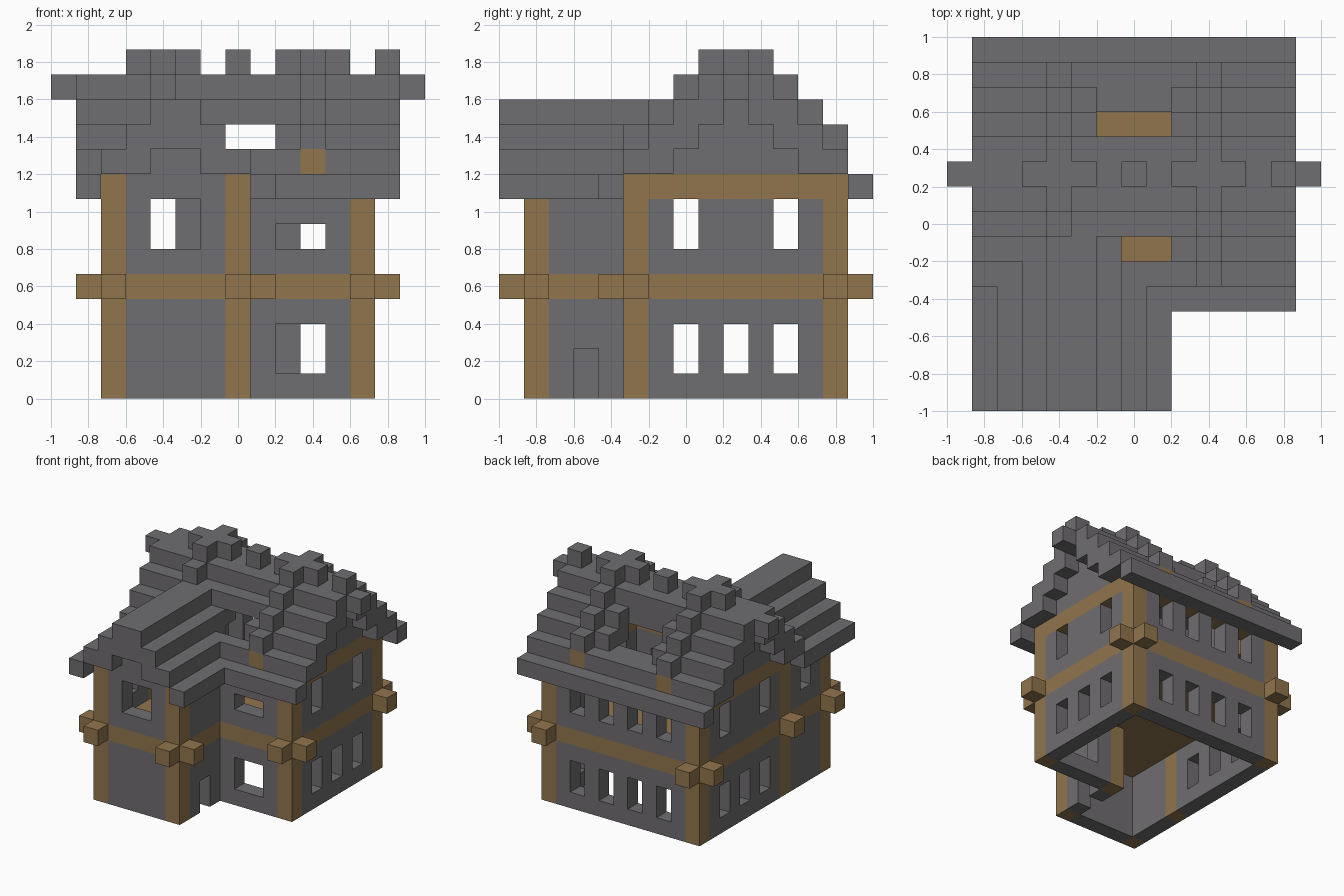
import bpy
import bmesh
from mathutils import Vector

if "Cube" in bpy.data.objects:
    bpy.data.objects.remove(bpy.data.objects["Cube"], do_unlink=True)

UNIT = 2 / 15
OFFSET = Vector((7.5, 7.5, 0))
cells = {}  # grid cell -> part name


def span(v):
    return range(v[0], v[1] + 1) if isinstance(v, tuple) else (v,)


def block(part, xs, ys, zs):
    """Fill an inclusive range of grid cells; part None cuts them away."""
    for x in span(xs):
        for y in span(ys):
            for z in span(zs):
                if part:
                    cells[x, y, z] = part
                else:
                    cells.pop((x, y, z), None)


def material(name, rgb):
    mat = bpy.data.materials.new(name)
    mat.use_nodes = True
    mat.diffuse_color = (*rgb, 1)
    mat.node_tree.nodes["Principled BSDF"].inputs["Base Color"].default_value = (*rgb, 1)
    return mat


grey = material("grey stone", (0.159, 0.153, 0.162))
brown = material("brown timber", (0.283, 0.178, 0.073))
LEFT, RIGHT, BACK, FRONT, WING_FRONT, WING_SIDE = 2, 12, 13, 5, 1, 7

# Outer walls of the house and the front wing
block("walls", (LEFT, RIGHT), BACK, (0, 8))
block("walls", (WING_SIDE, RIGHT), FRONT, (0, 8))
block("walls", RIGHT, (FRONT, BACK), (0, 8))
block("walls", LEFT, (WING_FRONT, BACK), (0, 8))
block("walls", WING_SIDE, (WING_FRONT, FRONT), (0, 8))
block("walls", (LEFT, WING_SIDE), WING_FRONT, (0, 8))

# Gable walls under the stepped roof
for d in range(3):
    for x in (LEFT, RIGHT):
        for y in (9 - d, 9 + d):
            block("walls", x, y, (9, 11 - d))
block("walls", (4, 5), WING_FRONT, 9)

# Upper floor and the timber band around it
block("floor", (LEFT, RIGHT), (FRONT, BACK), 4)
block("floor", (LEFT, WING_SIDE), (WING_FRONT, FRONT), 4)

# Timber beams under the eaves
for x in (LEFT, RIGHT):
    block("top_beams", x, (FRONT, BACK), 8)
block("top_beams", (LEFT, RIGHT), BACK, 8)
block("top_beams", (WING_SIDE, RIGHT), FRONT, 8)

# Corner posts with crossing beam ends; dx and dy point outwards
posts = ((LEFT, WING_FRONT, -1, -1), (WING_SIDE, WING_FRONT, 1, -1),
         (RIGHT, FRONT, 1, -1), (RIGHT, BACK, 1, 1),
         (LEFT, BACK, -1, 1), (LEFT, FRONT, -1, 0), (WING_SIDE, FRONT, 0, 0))
for x, y, dx, dy in posts:
    block("posts", x, y, (0, 8))
    if dx:
        block("beam_ends", x + dx, y, 4)
    if dy:
        block("beam_ends", x, y + dy, 4)

# Main roof: stepped double layer with the ridge along x
for d in range(6):
    top = 13 - max(d, 1)
    low = top - 1 if 0 < d < 4 else top
    for y in (9 - d, 9 + d):
        block("main_roof", (1, 13), y, (low, top))

# Wing roof, opened through into the main attic
block(None, (3, 6), (4, 5), (8, 9))
block(None, (4, 5), 6, 9)
for e in range(4):
    top = 11 - e
    low = top - 1 if e < 2 else top
    for x in (4 - e, 5 + e):
        block("wing_roof", x, (0, 7 - e), (low, top))

# Raised rafter bands, with timber showing at their feet
for x in (4, 10):
    for d in range(5):
        for y in (9 - d, 9 + d):
            block("rafter_bands", x, y, 14 - max(d, 1))
    block("rafter_feet", x, 13, 9)
block("rafter_feet", 10, 5, 9)

# Ridge blocks and ridge ends
block("ridge_blocks", (3, 5), 9, 13)
block("ridge_blocks", (9, 11), 9, 13)
for x in (7, 13):
    block("ridge_blocks", x, 9, 13)
for x in (0, 14):
    block("ridge_blocks", x, 9, 12)

# Roof openings
block(None, (7, 8), 6, (9, 10))
block(None, (7, 8), 7, 10)
block(None, (6, 8), 11, (10, 11))
block(None, (6, 8), 12, 10)

# Windows and door
for x in (4, 6, 8, 10):
    block(None, x, BACK, (1, 2))
    block(None, x, BACK, (6, 7))
for x in (LEFT, RIGHT):
    for y in (7, 9, 11):
        block(None, x, y, (1, 2))
    for y in (7, 11):
        block(None, x, y, (6, 7))
block(None, LEFT, 3, (6, 7))
block(None, (4, 5), WING_FRONT, (6, 7))
block(None, (9, 10), FRONT, (1, 2))
block(None, (9, 10), FRONT, 6)
block(None, WING_SIDE, 3, (0, 1))

# Turn every part into a mesh of its exposed faces
TIMBER = {"floor", "top_beams", "posts", "beam_ends", "rafter_feet"}
for part in sorted(set(cells.values())):
    bm = bmesh.new()
    for cell, name in cells.items():
        if name != part:
            continue
        centre = Vector(cell) + Vector((0.5, 0.5, 0.5)) - OFFSET
        for axis in range(3):
            for sign in (-1, 1):
                n = Vector((0, 0, 0))
                n[axis] = sign
                if tuple(int(a + b) for a, b in zip(cell, n)) in cells:
                    continue
                u = Vector((0, 0, 0))
                u[(axis + 1) % 3] = 1
                v = n.cross(u)
                corners = (-u - v, u - v, u + v, v - u)
                bm.faces.new([bm.verts.new((centre + (n + c) / 2) * UNIT) for c in corners])
    bmesh.ops.remove_doubles(bm, verts=bm.verts, dist=UNIT / 100)
    mesh = bpy.data.meshes.new(part)
    bm.to_mesh(mesh)
    bm.free()
    mesh.materials.append(brown if part in TIMBER else grey)
    bpy.context.collection.objects.link(bpy.data.objects.new(part, mesh))
